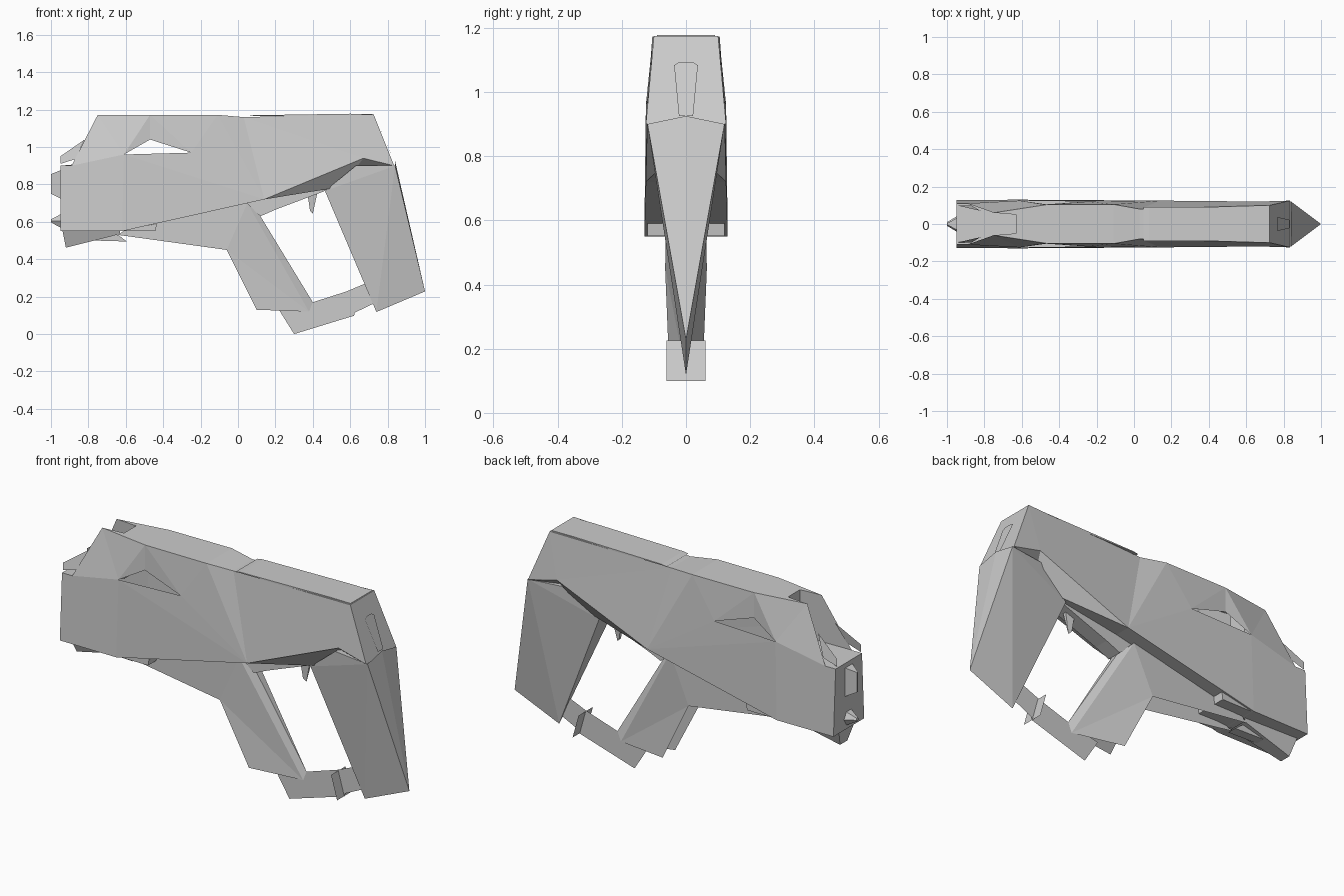
import bpy, bmesh
from math import pi
from mathutils import Matrix

if "Cube" in bpy.data.objects:
    bpy.data.objects.remove(bpy.data.objects["Cube"])


def finish(name, bm):
    bmesh.ops.remove_doubles(bm, verts=bm.verts, dist=0.0005)
    bmesh.ops.recalc_face_normals(bm, faces=bm.faces)
    me = bpy.data.meshes.new(name)
    bm.to_mesh(me)
    bm.free()
    ob = bpy.data.objects.new(name, me)
    bpy.context.collection.objects.link(ob)
    return ob


def mirrored(name, pts, sides, spans):
    """Half points by letter; sides are mirrored in y, spans bridge the two halves."""
    bm = bmesh.new()
    near = {k: bm.verts.new((x, -y, z)) for k, (x, y, z) in pts.items()}
    far = {k: bm.verts.new((x, y, z)) for k, (x, y, z) in pts.items()}
    for f in sides:
        bm.faces.new([near[k] for k in f])
        bm.faces.new([far[k] for k in reversed(f)])
    for f in spans:
        bm.faces.new([near[k] for k in f] + [far[k] for k in reversed(f)])
    return finish(name, bm)


def slab(name, profile, half):
    """Side profile (x, z) extruded across y; zero width stays a single sheet."""
    bm = bmesh.new()
    face = bm.faces.new([bm.verts.new((x, -half, z)) for x, z in profile])
    if half > 0:
        ext = bmesh.ops.extrude_face_region(bm, geom=[face])['geom']
        bmesh.ops.translate(bm, vec=(0, 2 * half, 0),
                            verts=[v for v in ext if isinstance(v, bmesh.types.BMVert)])
    return finish(name, bm)


# Faceted main shell with an open slot in each side and a channel at the front top
mirrored("body_shell", {
    'A': (-.95, .11, .90), 'a': (-.89, .11, .90), 'B': (-.95, .128, .55),
    'C': (-.75, .06, 1.172), 'D': (-.47, .103, 1.172), 'T': (-.63, .05, 1.172),
    'U': (-.63, .05, .93), 'E': (-.61, .125, .96), 'F': (-.47, .105, 1.04),
    'G': (-.25, .12, .97), 'H': (-.11, .105, 1.172), 'I': (.03, .08, 1.16),
    'J': (.725, .10, 1.175), 'K': (.835, .125, .90), 'L': (.67, .12, .94),
    'M': (.14, .125, .72), 'N': (-.62, .13, .55),
    'P': (.57, .05, .79), 'Q': (.64, .06, .90)},
    sides=["BNEaA", "aEC", "CED", "EFD", "DFG", "DGH", "HGM", "ENM", "EMG",
           "HMI", "IML", "ILJ", "JLK", "MPQL", "LQK", "CDT", "aCTU"],
    spans=["AB", "BN", "NM", "MP", "PQ", "QK", "KJ", "JI", "IH", "HD", "DT",
           "TU", "UaA"])

# Raised strip along the rear top
slab("top_strip", [(.05, 1.165), (.08, 1.17), (.60, 1.178), (.72, 1.177), (.72, 1.165)], .09)

# Tapered plate on the rear face
mirrored("rear_plate", {'a': (.768, .037, 1.083), 'b': (.764, .02, 1.094),
                        'c': (.832, .022, .925)}, [], ["bac"])

# Narrow panel under the body behind the grip
slab("under_panel", [(.04, .70), (.12, .63), (.20, .665), (.47, .767), (.57, .79), (.14, .725)], .04)

# Tapering rear stock, wide at the top and sharp at the bottom
mirrored("stock", {
    'K': (.84, .12, .90), 'T': (.84, 0, .925), 'H': (1.0, 0, .228),
    'B': (.74, 0, .118), 'W': (.465, .06, .765), 'Q': (.63, .09, .90)},
    sides=["WQK", "WKB", "KHB", "KTH"], spans=["WB", "WQ", "QKT"])

# Hand grip: two facing shells, open at the front
mirrored("grip", {
    'A': (.05, .06, .70), 'B': (-.06, .065, .45), 'C': (.10, .052, .13),
    'D': (.38, 0, .12), 'E': (.40, 0, .17), 'F': (.12, .02, .63)},
    sides=["ABD", "BCD", "ADEF"], spans=["EF", "FA"])

# Flat bar between grip and stock, with its cross clip
slab("lower_bar", [(.22, .128), (.30, 0), (.62, .098), (.625, .115), (.74, .17),
                   (.68, .27), (.58, .228), (.40, .17)], 0)
mirrored("bar_clip", {'a': (.585, .06, .225), 'b': (.62, .06, .10)}, [], ["ab"])

# Trigger
mirrored("trigger", {'a': (.37, .012, .76), 'b': (.385, .008, .66), 'c': (.40, 0, .645),
                     'd': (.43, .012, .78)}, ["abcd"], ["ab", "cd"])

# Keel ahead of the grip, open underneath
mirrored("keel", {'a': (-.64, .05, .53), 'b': (-.06, .065, .45), 'c': (.05, .06, .70),
                  'd': (-.60, .06, .56)}, ["abcd"], [])

# Nose fins and step under the front
mirrored("nose_fin", {'a': (-.94, .07, .56), 'b': (-.92, .03, .462), 'c': (-.63, .05, .535),
                      'd': (-.63, .06, .56)}, ["abcd"], ["ab", "bc"])
slab("lower_fin", [(-.77, .525), (-.77, .50), (-.595, .495), (-.64, .53)], .025)
slab("under_step", [(-.63, .551), (-.44, .551), (-.435, .59)], .12)

# Pair of sloping vanes above the front corners
mirrored("front_vanes", {'a': (-.95, .10, .91), 'b': (-.95, .10, .95), 'c': (-.82, .07, 1.04),
                         'd': (-.87, .10, .935)}, ["abcd"], [])

# Wedge emitter and pointed nozzle on the front face
mirrored("emitter", {'a': (-.95, .03, .875), 'b': (-1, .004, .855), 'c': (-1, .004, .75),
                     'd': (-.95, .03, .725)}, ["abcd"], ["ab", "bc", "cd"])
bm = bmesh.new()
bmesh.ops.create_cone(bm, cap_ends=True, segments=6, radius1=.04, radius2=.01, depth=.05,
                      matrix=Matrix.Translation((-.975, 0, .605)) @ Matrix.Rotation(-pi / 2, 4, 'Y'))
finish("nozzle", bm)
